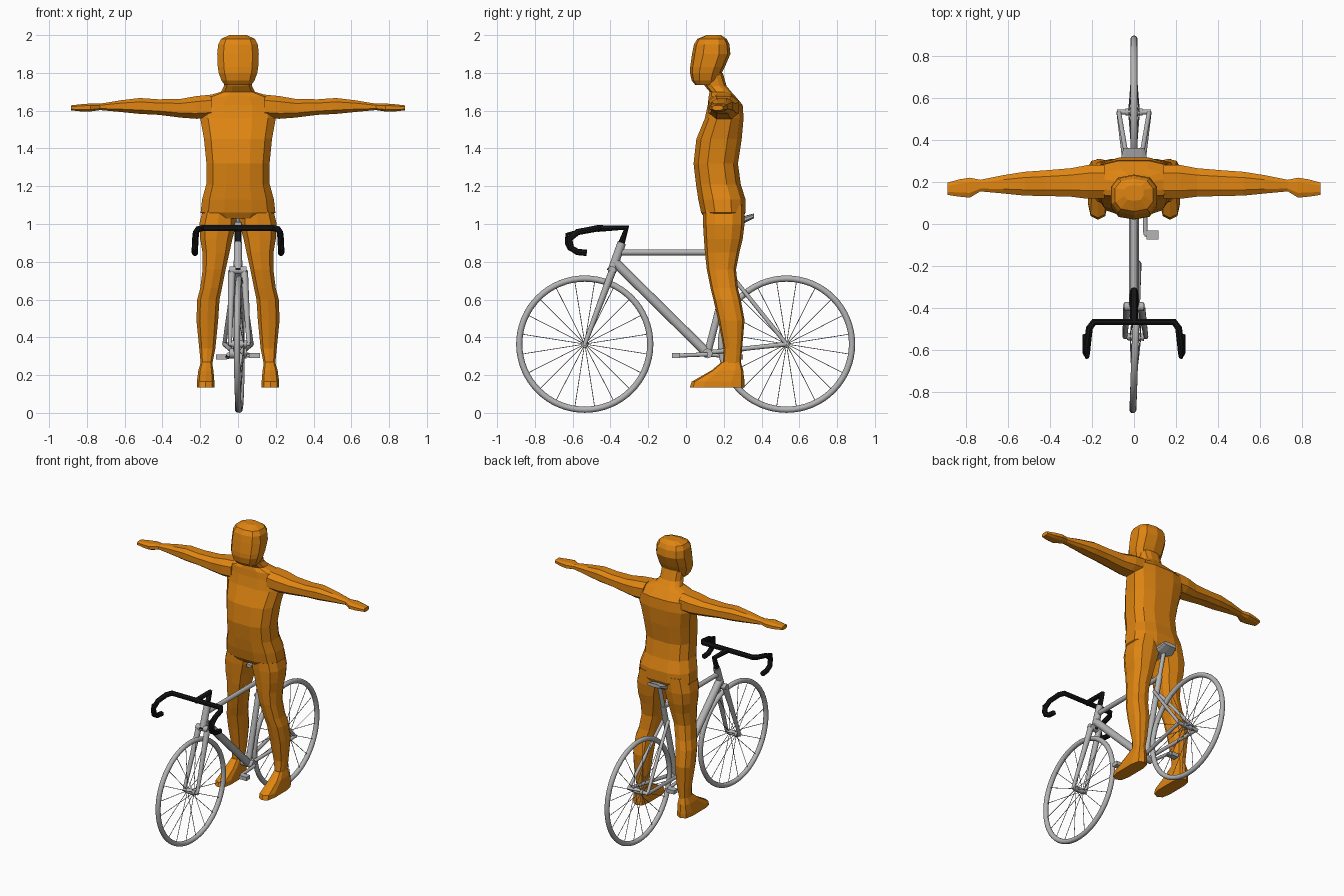
import bpy, bmesh, math
from mathutils import Vector, Matrix

if "Cube" in bpy.data.objects:
    bpy.data.objects.remove(bpy.data.objects["Cube"])


def material(name, rgb):
    m = bpy.data.materials.new(name)
    m.diffuse_color = (*rgb, 1)
    m.use_nodes = True
    m.node_tree.nodes["Principled BSDF"].inputs["Base Color"].default_value = m.diffuse_color
    return m


ORANGE = material("orange", (0.74, 0.235, 0.006))
GREY = material("light grey", (0.46, 0.46, 0.46))
BLACK = material("black", (0.008, 0.008, 0.008))


def finish(name, bm, mat, smooth=False):
    bmesh.ops.recalc_face_normals(bm, faces=bm.faces)
    me = bpy.data.meshes.new(name)
    bm.to_mesh(me)
    bm.free()
    me.materials.append(mat)
    ob = bpy.data.objects.new(name, me)
    bpy.context.collection.objects.link(ob)
    if smooth:
        smooth_by_angle(ob)
    return ob


def smooth_by_angle(ob):
    bpy.ops.object.select_all(action='DESELECT')
    ob.select_set(True)
    bpy.context.view_layer.objects.active = ob
    bpy.ops.object.shade_smooth_by_angle(angle=math.radians(40))


def loft(name, axis, rings, mat, side=1, n=10, square=0.75):
    """Skin rounded rings (t, a0, a1, b0, b1) stacked along an axis."""
    order = {'x': (2, 0, 1), 'y': (0, 2, 1), 'z': (0, 1, 2)}[axis]
    bm = bmesh.new()
    loops = []
    for t, a0, a1, b0, b1 in rings:
        loop = []
        for i in range(n):
            u = 2 * math.pi * (i + 0.5) / n
            c, s = math.cos(u), math.sin(u)
            k = math.cos(math.pi / n) ** square
            c = math.copysign(abs(c) ** square, c) / k
            s = math.copysign(abs(s) ** square, s)
            s /= max(abs(math.sin(2 * math.pi * (j + .5) / n)) for j in range(n)) ** square
            p = ((a0 + a1) / 2 + c * (a1 - a0) / 2, (b0 + b1) / 2 + s * (b1 - b0) / 2, t)
            x, y, z = (p[k2] for k2 in order)
            loop.append(bm.verts.new((x * side, y, z)))
        loops.append(loop)
    for p, q in zip(loops, loops[1:]):
        for i in range(n):
            j = (i + 1) % n
            bm.faces.new((p[i], p[j], q[j], q[i]))
    bm.faces.new(loops[0])
    bm.faces.new(loops[-1])
    return finish(name, bm, mat)


def add_rod(bm, p, q, r1, r2=None, seg=14):
    p, q = Vector(p), Vector(q)
    d = q - p
    m = Matrix.Translation((p + q) / 2) @ d.to_track_quat('Z', 'Y').to_matrix().to_4x4()
    bmesh.ops.create_cone(bm, cap_ends=True, segments=seg, radius1=r1,
                          radius2=r1 if r2 is None else r2, depth=d.length, matrix=m)


def rods(name, items, mat):
    bm = bmesh.new()
    for it in items:
        add_rod(bm, *it)
    return finish(name, bm, mat, True)


def box(name, c, s, mat):
    bm = bmesh.new()
    bmesh.ops.create_cube(bm, size=1, matrix=Matrix.Translation(c) @ Matrix.Diagonal((*s, 1)))
    return finish(name, bm, mat)


def path(name, pts, r, mat):
    cu = bpy.data.curves.new(name, 'CURVE')
    cu.dimensions = '3D'
    cu.bevel_depth, cu.bevel_resolution, cu.use_fill_caps = r, 2, True
    sp = cu.splines.new('POLY')
    sp.points.add(len(pts) - 1)
    for a, b in zip(sp.points, pts):
        a.co = (*b, 1)
    cu.materials.append(mat)
    ob = bpy.data.objects.new(name, cu)
    bpy.context.collection.objects.link(ob)
    bpy.ops.object.select_all(action='DESELECT')
    ob.select_set(True)
    bpy.context.view_layer.objects.active = ob
    bpy.ops.object.convert(target='MESH')
    smooth_by_angle(bpy.context.object)


# ---- rider: torso and neck, head
loft("torso", 'z', [
    (1.03, -.16, .16, .10, .30), (1.06, -.198, .198, .08, .315), (1.13, -.19, .19, .065, .315),
    (1.21, -.168, .168, .053, .29), (1.32, -.167, .167, .04, .275), (1.45, -.18, .18, .055, .295),
    (1.56, -.20, .20, .10, .305), (1.63, -.195, .195, .115, .30), (1.675, -.17, .17, .12, .262),
    (1.70, -.09, .09, .125, .24), (1.73, -.075, .075, .10, .215), (1.80, -.075, .075, .07, .195)],
    ORANGE, n=12)
loft("head", 'z', [
    (1.735, -.07, .07, .05, .15), (1.76, -.088, .088, .03, .175), (1.80, -.102, .102, .021, .19),
    (1.83, -.107, .107, .022, .205), (1.90, -.11, .11, .032, .235), (1.95, -.105, .105, .042, .23),
    (1.98, -.09, .09, .06, .215), (2.0, -.045, .045, .11, .185)], ORANGE)

# ---- rider: arms, legs and feet
for side, tag in ((1, "left"), (-1, "right")):
    loft(tag + "_arm", 'x', [
        (.14, .12, .28, 1.56, 1.685), (.22, .12, .28, 1.557, 1.677), (.30, .13, .265, 1.563, 1.663),
        (.42, .133, .255, 1.578, 1.66), (.52, .135, .248, 1.583, 1.667), (.62, .145, .232, 1.593, 1.655),
        (.73, .155, .21, 1.603, 1.637), (.78, .125, .22, 1.596, 1.638), (.83, .13, .212, 1.596, 1.634),
        (.885, .138, .197, 1.602, 1.628)], ORANGE, side, n=8)
    loft(tag + "_leg", 'z', [
        (1.10, .005, .18, .09, .31), (1.0, .008, .205, .09, .31), (.92, .03, .20, .095, .30),
        (.85, .045, .188, .10, .283), (.76, .065, .187, .11, .265), (.66, .085, .20, .13, .275),
        (.60, .098, .216, .145, .29), (.49, .105, .22, .17, .31), (.34, .12, .205, .20, .297),
        (.25, .138, .196, .195, .29)], ORANGE, side)
    loft(tag + "_foot", 'z', [
        (.27, .138, .196, .19, .29), (.225, .13, .21, .135, .303),
        (.165, .125, .218, .03, .31), (.135, .125, .218, .02, .31)], ORANGE, side, square=.6)


# ---- wheels: tyre, hub and spokes
def wheel(name, y, turn):
    R, z = .347, .364
    bpy.ops.mesh.primitive_torus_add(major_radius=R, minor_radius=.0165, major_segments=64,
                                     minor_segments=12, location=(0, y, z),
                                     rotation=(0, math.pi / 2, turn))
    tyre = bpy.context.object
    tyre.name = name + "_tyre"
    tyre.data.materials.append(GREY)
    smooth_by_angle(tyre)
    items = [((-.04, 0, 0), (.04, 0, 0), .018)]
    for i in range(20):
        a = 2 * math.pi * (i + .5) / 20
        e = Vector((0, math.cos(a), math.sin(a)))
        items.append((e * .012 + Vector((.025 * (-1) ** i, 0, 0)), e * (R - .01), .002, .002, 5))
    sp = rods(name + "_spokes", items, GREY)
    sp.location = (0, y, z)
    sp.rotation_euler = (0, 0, turn)
    return tyre, sp


for ob in wheel("front_wheel", -.536, math.radians(-2)):
    ob.location.x = .007
wheel("rear_wheel", .532, 0)

# ---- frame
BB, SEAT = (0, .114, .315), (0, .255, .86)
rods("frame", [
    ((0, -.392, .755), (0, -.34, .90), .023),
    ((0, -.35, .85), (0, .25, .85), .016),
    ((0, -.378, .80), BB, .025),
    (BB, SEAT, .019),
    ((-.045, *BB[1:]), (.045, *BB[1:]), .026)], GREY)
rods("seat_post", [(SEAT, (0, .295, 1.01), .014)], GREY)
rods("rear_stays", [it for s in (1, -1) for it in (
    ((s * .018, .222, .75), (s * .072, .532, .364), .011),
    ((s * .022, .12, .32), (s * .072, .532, .364), .012))]
    + [((-.08, .532, .364), (.08, .532, .364), .012)], GREY)
rods("fork", [it for s in (1, -1) for it in (
    ((s * .033, -.39, .75), (.007 + s * .05, -.536, .364), .02, .011),)]
    + [((-.045, -.392, .755), (.045, -.392, .755), .021),
       ((-.05, -.536, .364), (.064, -.536, .364), .011)], GREY)
loft("saddle", 'y', [
    (.12, -.018, .018, .985, 1.01), (.22, -.03, .03, .99, 1.025),
    (.30, -.065, .065, 1.0, 1.04), (.36, -.05, .05, 1.03, 1.056)], GREY)

# ---- cranks and pedals
for s, y, z, tag in ((1, -.052, .303, "left"), (-1, .28, .295, "right")):
    rods(tag + "_crank", [((s * .05, .114, .31), (s * .055, y, z), .011),
                          ((s * .05, y, z), (s * .11, y, z), .007)], GREY)
    box(tag + "_pedal", (s * .088, y, z), (.058, .042, .026), GREY)

# ---- stem, handlebar and brake levers
rods("steering_collar", [((0, -.394, .75), (0, -.391, .76), .025)], BLACK)
path("stem", [(0, -.343, .895), (0, -.315, .98), (0, -.47, .976)], .018, BLACK)
half = [(.19, -.465, .978), (.212, -.495, .972), (.222, -.575, .957), (.226, -.617, .92),
        (.228, -.608, .872), (.228, -.575, .852), (.228, -.525, .847)]
path("handlebar", [(-x, y, z) for x, y, z in reversed(half)] + half, .017, BLACK)
for s, tag in ((1, "left"), (-1, "right")):
    path(tag + "_brake_lever", [(s * .22, -.59, .955), (s * .222, -.63, .945),
                                (s * .224, -.632, .90), (s * .224, -.615, .865)], .01, BLACK)
